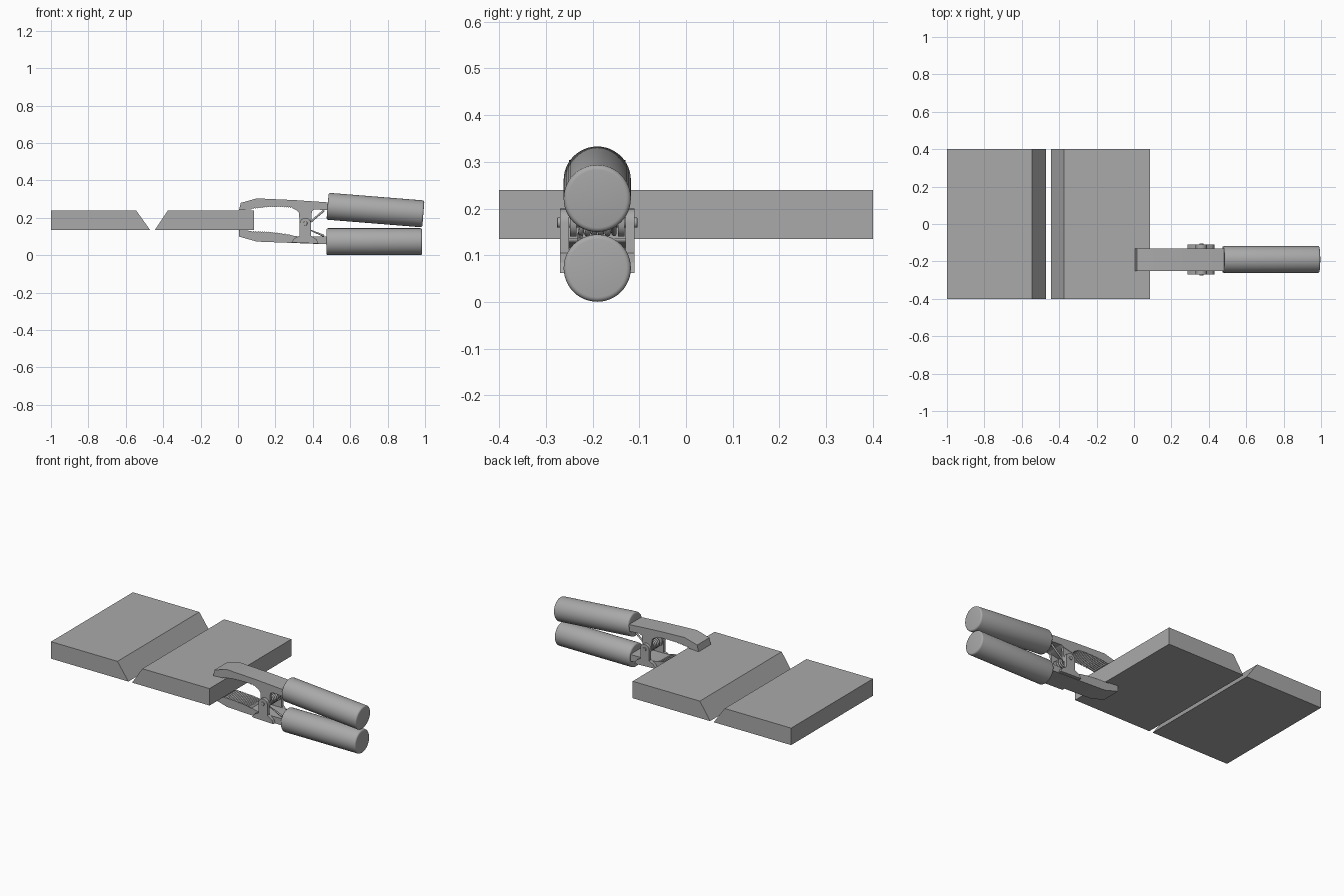
import bpy, bmesh, math
from mathutils import Vector

if "Cube" in bpy.data.objects:
    bpy.data.objects.remove(bpy.data.objects["Cube"])

grey = bpy.data.materials.new("plain grey")
grey.use_nodes = True
grey.diffuse_color = (0.4, 0.4, 0.4, 1)
grey.node_tree.nodes["Principled BSDF"].inputs["Base Color"].default_value = (0.4, 0.4, 0.4, 1)

CY = -0.19      # centre line of the clamp
PIVOT = Vector((0.36, CY, 0.17))


def finish(name, bm, smooth=True):
    bmesh.ops.recalc_face_normals(bm, faces=bm.faces)
    mesh = bpy.data.meshes.new(name)
    bm.to_mesh(mesh)
    bm.free()
    obj = bpy.data.objects.new(name, mesh)
    bpy.context.collection.objects.link(obj)
    mesh.materials.append(grey)
    if smooth:
        bpy.ops.object.select_all(action='DESELECT')
        obj.select_set(True)
        bpy.context.view_layer.objects.active = obj
        bpy.ops.object.shade_smooth_by_angle(angle=math.radians(30))
    return obj


def extrude(name, profile, y0, y1):
    """Side profile in x, z pushed from y0 to y1."""
    bm = bmesh.new()
    face = bm.faces.new([bm.verts.new((x, y0, z)) for x, z in profile])
    new = bmesh.ops.extrude_face_region(bm, geom=[face])["geom"]
    bmesh.ops.translate(bm, vec=(0, y1 - y0, 0),
                        verts=[v for v in new if isinstance(v, bmesh.types.BMVert)])
    return finish(name, bm)


def rod(name, a, b, radius, bevel=0.0, segments=48):
    a, b = Vector(a), Vector(b)
    bm = bmesh.new()
    bmesh.ops.create_cone(bm, cap_ends=True, segments=segments, radius1=radius,
                          radius2=radius, depth=(b - a).length)
    if bevel:
        rims = [e for e in bm.edges if abs(e.verts[0].co.z - e.verts[1].co.z) < 1e-5]
        bmesh.ops.bevel(bm, geom=rims, offset=bevel, segments=4, profile=0.5, affect='EDGES')
    turn = (b - a).to_track_quat('Z', 'Y').to_matrix().to_4x4()
    turn.translation = (a + b) / 2
    bm.transform(turn)
    return finish(name, bm)


def wire(name, points, radius):
    curve = bpy.data.curves.new(name, 'CURVE')
    curve.dimensions = '3D'
    curve.bevel_depth = radius
    curve.bevel_resolution = 2
    curve.use_fill_caps = True
    line = curve.splines.new('POLY')
    line.points.add(len(points) - 1)
    for p, co in zip(line.points, points):
        p.co = (*co, 1)
    obj = bpy.data.objects.new(name, curve)
    bpy.context.collection.objects.link(obj)
    curve.materials.append(grey)


def teeth(start, mid, end, depth, count=20):
    """Saw-tooth line along a quadratic arc."""
    out = []
    for i in range(2 * count + 1):
        t = i / (2 * count)
        x, z = ((1 - t) ** 2 * s + 2 * t * (1 - t) * m + t * t * e
                for s, m, e in zip(start, mid, end))
        out.append((x, z + (depth if i % 2 else 0)))
    return out


def arc(cx, cz, r, start, stop, n=12):
    steps = [math.radians(start + (stop - start) * i / n) for i in range(n + 1)]
    return [(cx + r * math.cos(a), cz + r * math.sin(a)) for a in steps]


# Two plates with sloping facing edges
extrude("left_plate", [(-1, 0.135), (-0.47, 0.135), (-0.545, 0.24), (-1, 0.24)], -0.4, 0.4)
extrude("right_plate", [(-0.445, 0.135), (0.085, 0.135), (0.085, 0.24), (-0.375, 0.24)], -0.4, 0.4)

# Upper jaw and arm
upper = [(0.005, 0.241), (0.015, 0.28), (0.1, 0.304), (0.3, 0.295), (0.49, 0.282),
         (0.49, 0.24), (0.41, 0.245), (0.39, 0.235), (0.33, 0.222), (0.315, 0.24)]
upper += teeth((0.29, 0.252), (0.19, 0.265), (0.07, 0.245), 0.005)
extrude("upper_jaw", upper, CY - 0.06, CY + 0.06)

# Lower jaw and arm
lower = [(0.005, 0.134), (0.005, 0.1), (0.1, 0.073), (0.28, 0.066), (0.49, 0.058),
         (0.49, 0.1), (0.33, 0.1), (0.3, 0.103)]
lower += teeth((0.27, 0.112), (0.2, 0.128), (0.07, 0.13), -0.005)
extrude("lower_jaw", lower, CY - 0.06, CY + 0.06)

# Hinge lugs: upper pair sits inside the flared lower pair
px, pz = PIVOT.x, PIVOT.z
upper_lug = [(0.3, 0.26), (0.325, 0.235)] + arc(px, pz, 0.03, 180, 360) + [(0.395, 0.235), (0.42, 0.26)]
lower_lug = [(0.285, 0.068), (0.43, 0.062), (0.42, 0.085), (0.39, 0.105)] \
    + arc(px, pz, 0.03, 0, 180) + [(0.33, 0.105), (0.3, 0.09)]
for side, label in ((-1, "front"), (1, "back")):
    extrude("upper_lug_" + label, upper_lug, CY + side * 0.044, CY + side * 0.058)
    extrude("lower_lug_" + label, lower_lug, CY + side * 0.06, CY + side * 0.08)

# Pivot pin with heads
rod("pivot_pin", (px, CY - 0.086, pz), (px, CY + 0.086, pz), 0.011, 0.002, 24)

# Coil spring around the pin, with a leg on each arm
coil = [(0.46, CY - 0.036, 0.103)]
for i in range(97):
    a = math.radians(-90 + i * 16.875 * 1.1)
    coil.append((px + 0.024 * math.cos(a), CY - 0.036 + 0.072 * i / 96, pz + 0.024 * math.sin(a)))
coil.append((0.46, CY + 0.036, 0.24))
wire("spring", coil, 0.006)

# Handle grips
rod("upper_grip", (0.479, CY, 0.262), (0.991, CY, 0.221), 0.072, 0.01)
rod("lower_grip", (0.472, CY, 0.0725), (0.985, CY, 0.0725), 0.072, 0.01)
